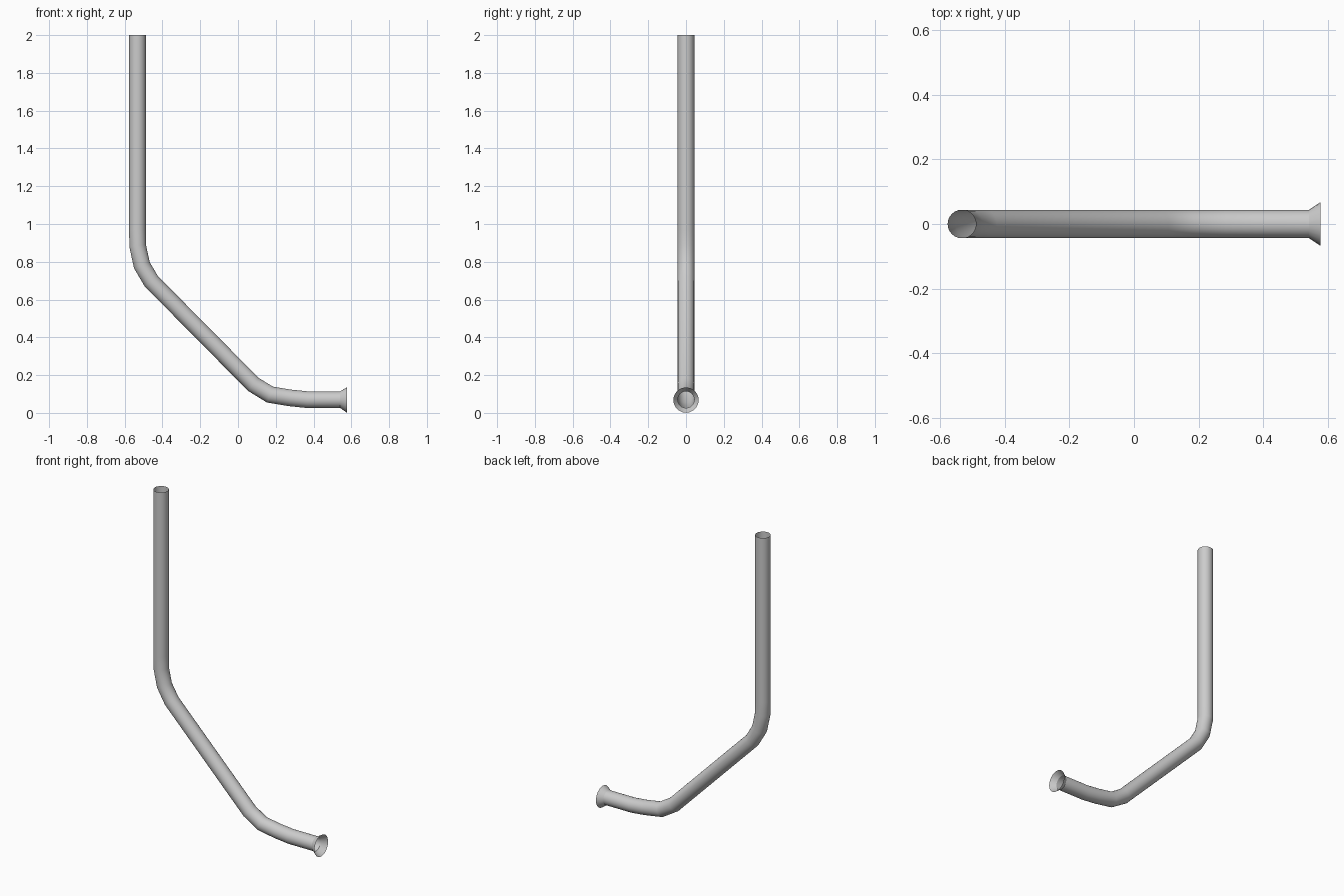
import bpy, bmesh
from math import cos, sin, pi
from mathutils import Vector

if "Cube" in bpy.data.objects:
    bpy.data.objects.remove(bpy.data.objects["Cube"])

SIDES = 24
R = 0.044
R_FLARE = 0.067

# Centre line in the xz plane with the radius at each point
path = [(-0.532, 2.0, R), (-0.532, 0.97, R), (-0.5315, 0.886, R),
        (-0.509, 0.782, R), (-0.459, 0.697, R), (0.081, 0.151, R),
        (0.169, 0.097, R), (0.278, 0.079, R), (0.367, 0.070, R),
        (0.541, 0.070, R), (0.576, 0.068, R_FLARE)]
pts = [Vector((x, 0, z)) for x, z, r in path]

bm = bmesh.new()
rings = []
for i, (p, (_, _, r)) in enumerate(zip(pts, path)):
    # Mitre each ring between its two neighbouring segments
    a = (p - pts[i - 1]).normalized() if i else None
    b = (pts[i + 1] - p).normalized() if i < len(pts) - 1 else None
    if i >= len(pts) - 2:
        a = b = Vector((1, 0, 0))
    a, b = a or b, b or a
    t = (a + b).normalized()
    side = Vector((-t.z, 0, t.x)) / max(t.dot(a), 0.5)
    rings.append([bm.verts.new(p + side * r * cos(2 * pi * k / SIDES)
                               + Vector((0, r * sin(2 * pi * k / SIDES), 0)))
                  for k in range(SIDES)])

# Open-ended tube wall and flared mouth
for lo, hi in zip(rings, rings[1:]):
    for k in range(SIDES):
        n = (k + 1) % SIDES
        bm.faces.new((lo[k], lo[n], hi[n], hi[k]))
bmesh.ops.recalc_face_normals(bm, faces=bm.faces)
bm.faces.ensure_lookup_table()
f = bm.faces[0]
f.normal_update()
if f.normal.dot(f.calc_center_median() - (pts[0] + pts[1]) / 2) < 0:
    bmesh.ops.reverse_faces(bm, faces=bm.faces)

mesh = bpy.data.meshes.new("bent_pipe")
bm.to_mesh(mesh)
bm.free()
pipe = bpy.data.objects.new("bent_pipe", mesh)
bpy.context.collection.objects.link(pipe)
bpy.context.view_layer.objects.active = pipe
pipe.select_set(True)
bpy.ops.object.shade_smooth_by_angle(angle=0.524)
